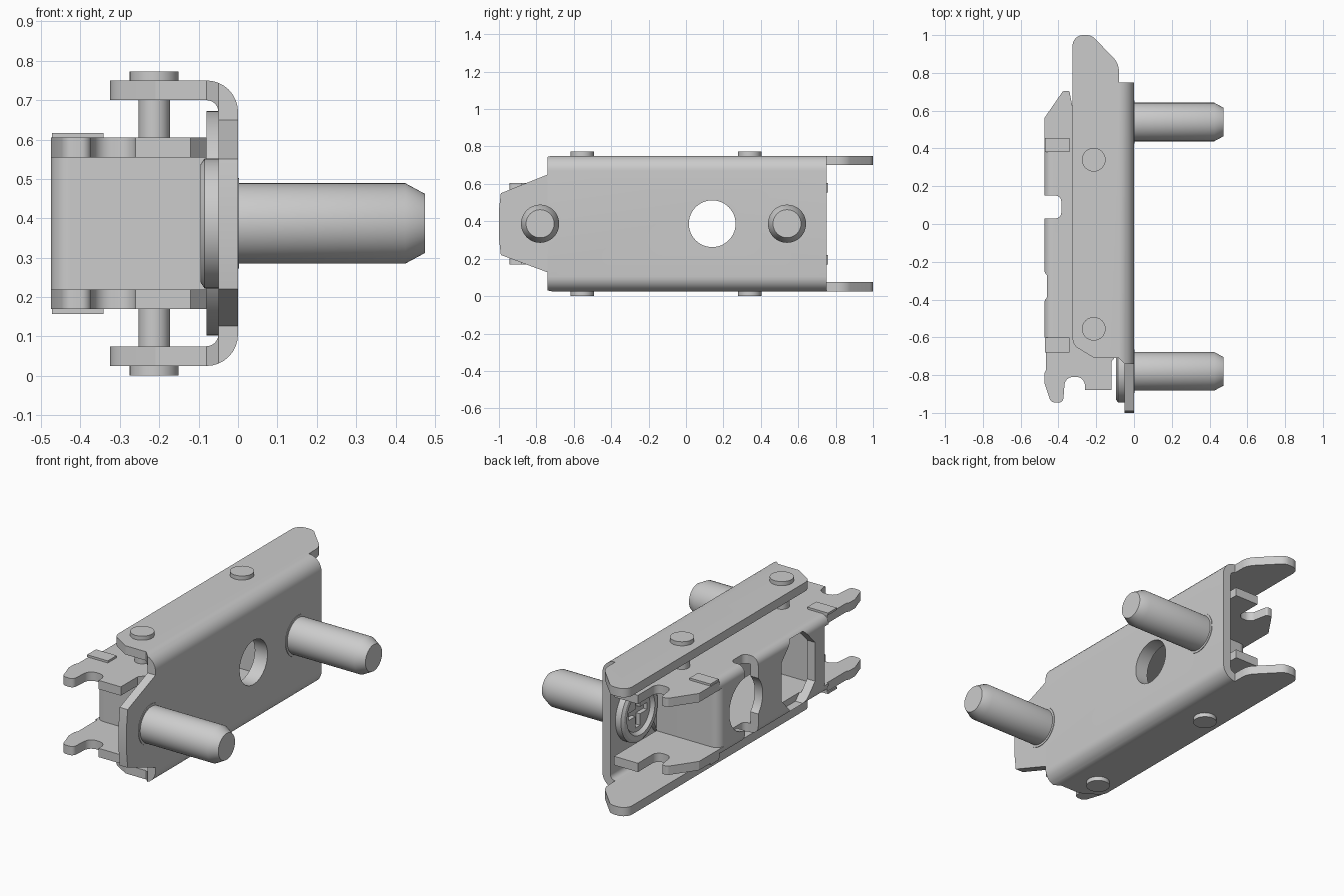
import bpy, bmesh, math
from mathutils import Vector

if "Cube" in bpy.data.objects:
    bpy.data.objects.remove(bpy.data.objects["Cube"])

ZC = 0.387  # mid height, everything mirrors about it


def finish(name, bm):
    bmesh.ops.recalc_face_normals(bm, faces=bm.faces)
    me = bpy.data.meshes.new(name)
    bm.to_mesh(me)
    bm.free()
    ob = bpy.data.objects.new(name, me)
    bpy.context.collection.objects.link(ob)
    return ob


def rounded(pts, n=8):
    """2D outline; a point (u, v, r) gets a circular fillet of radius r."""
    out = []
    for i, p in enumerate(pts):
        P = Vector(p[:2])
        if len(p) == 2:
            out.append(P)
            continue
        a = (Vector(pts[i - 1][:2]) - P).normalized()
        b = (Vector(pts[(i + 1) % len(pts)][:2]) - P).normalized()
        half = a.angle(b) / 2
        d, w = p[2] / math.tan(half), math.sin(half)
        for k in range(n + 1):
            t = k / n
            c0, c1, c2 = (1 - t) ** 2, 2 * t * (1 - t) * w, t * t
            out.append(((P + a * d) * c0 + P * c1 + (P + b * d) * c2) / (c0 + c1 + c2))
    return out


def prism(name, pts, axis, lo, hi):
    """Extrude an outline along an axis."""
    place = {'x': lambda u, v, t: (t, u, v),
             'y': lambda u, v, t: (u, t, v),
             'z': lambda u, v, t: (u, v, t)}[axis]
    bm = bmesh.new()
    pts = rounded(pts)
    A = [bm.verts.new(place(u, v, lo)) for u, v in pts]
    B = [bm.verts.new(place(u, v, hi)) for u, v in pts]
    bm.faces.new(A)
    bm.faces.new(B)
    for i in range(len(A)):
        j = (i + 1) % len(A)
        bm.faces.new((A[i], A[j], B[j], B[i]))
    return finish(name, bm)


def box(name, x0, x1, y0, y1, z0, z1):
    return prism(name, [(x0, y0), (x1, y0), (x1, y1), (x0, y1)], 'z', z0, z1)


def lathe(name, prof, axis, u, v, n=48):
    """Closed solid of (position, radius) rings around an x or z axis."""
    bm = bmesh.new()
    rings = []
    for t, r in prof:
        ring = []
        for k in range(n):
            c, s = r * math.cos(2 * math.pi * k / n), r * math.sin(2 * math.pi * k / n)
            ring.append(bm.verts.new((t, u + c, v + s) if axis == 'x' else (u + c, v + s, t)))
        rings.append(ring)
    for A, B in zip(rings, rings[1:]):
        for i in range(n):
            j = (i + 1) % n
            bm.faces.new((A[i], A[j], B[j], B[i]))
    bm.faces.new(rings[0])
    bm.faces.new(rings[-1])
    return finish(name, bm)


def boolean(ob, cutters, op='DIFFERENCE'):
    bpy.context.view_layer.objects.active = ob
    for c in cutters:
        m = ob.modifiers.new('cut', 'BOOLEAN')
        m.object, m.operation, m.solver = c, op, 'EXACT'
        bpy.ops.object.modifier_apply(modifier=m.name)


def drop(cutters):
    for c in cutters:
        bpy.data.objects.remove(c, do_unlink=True)


def flip(z):
    return 2 * ZC - z


# Outer channel: bent U section trimmed by the flange outline seen from above
zb, zt = 0.025, 0.75
outer = prism('outer_channel', [
    (-0.4, zb), (0, zb, 0.08), (0, zt, 0.08), (-0.4, zt),
    (-0.4, zt - 0.05), (-0.05, zt - 0.05, 0.03), (-0.05, zb + 0.05, 0.03), (-0.4, zb + 0.05)],
    'y', -1.1, 1.1)
trim = prism('trim', [
    (0.1, -0.74), (-0.05, -0.74), (-0.08, -0.71), (-0.21, -0.71), (-0.325, -0.64, 0.06),
    (-0.325, 1.0, 0.055), (-0.225, 1.0, 0.06), (-0.08, 0.85, 0.1), (-0.08, 0.75), (0.1, 0.75)],
    'z', -0.2, 1)
boolean(outer, [trim], 'INTERSECT')
hole = lathe('hole', [(-0.2, 0.125), (0.2, 0.125)], 'x', 0.14, ZC)
boolean(outer, [hole])

# Tapered tongue continuing the web at the front
prism('web_tongue', [(-1, 0.31), (-1, 0.46), (-0.99, 0.55), (-0.74, 0.65),
                     (-0.74, 0.127), (-0.99, 0.22)], 'x', -0.05, 0)

# Washer plate behind the web hole
washer = lathe('hole_washer', [(-0.08, 0.285), (-0.05, 0.285)], 'x', 0.14, ZC, 64)
boolean(washer, [hole])
drop([trim, hole])

# Screw pins with a cross recess in the head
for name, y in (('front_pin', -0.78), ('back_pin', 0.54)):
    pin = lathe(name, [(-0.075, 0.11), (-0.095, 0.125), (-0.095, 0.15), (-0.085, 0.165),
                       (-0.05, 0.165), (-0.05, 0.115), (0.003, 0.115), (0.003, 0.102),
                       (0.425, 0.102), (0.475, 0.075)], 'x', y, ZC)
    a, b = 0.02, 0.085
    cross = prism('cross', [(y + u, ZC + v) for u, v in (
        (-a, -b), (a, -b), (a, -a), (b, -a), (b, a), (a, a),
        (a, b), (-a, b), (-a, a), (-b, a), (-b, -a), (-a, -a))], 'x', -0.2, -0.03)
    boolean(pin, [cross])
    drop([cross])

# Cutters for the inner bracket: round hole, slot across it, tall eight-sided hole
y2 = -0.33
cuts = [
    lathe('c1', [(-0.6, 0.15), (-0.38, 0.15)], 'x', 0.14, ZC),
    prism('c2', [(-0.6, 0.03), (-0.385, 0.03, 0.03), (-0.385, 0.15, 0.03), (-0.6, 0.15)],
          'z', 0.0, 0.9),
    prism('c3', [(y2 + sy * u, ZC + sz * v) for sy, sz, u, v in (
        (-1, -1, 0.15, 0.11), (-1, -1, 0.06, 0.205), (1, -1, 0.06, 0.205), (1, -1, 0.15, 0.11),
        (1, 1, 0.15, 0.11), (1, 1, 0.06, 0.205), (-1, 1, 0.06, 0.205), (-1, 1, 0.15, 0.11))],
        'x', -0.6, -0.415),
]

# Inner bracket web with its two end walls
z0, z1, z2 = flip(0.555), 0.555, 0.605
pan = prism('inner_web', [
    (-0.08, -0.60), (-0.475, -0.60, 0.05), (-0.475, 0.38, 0.05), (-0.08, 0.38),
    (-0.08, 0.335), (-0.425, 0.335, 0.02), (-0.425, -0.555, 0.02), (-0.08, -0.555)],
    'z', z0, z1)
boolean(pan, cuts)

# Inner bracket flange outline, forked at both ends
flange = [
    (-0.40, -0.60), (-0.465, -0.60), (-0.465, -0.77), (-0.475, -0.79), (-0.475, -0.84),
    (-0.44, -0.945, 0.03), (-0.375, -0.945, 0.025), (-0.365, -0.81, 0.045),
    (-0.26, -0.81, 0.045), (-0.26, -0.88), (-0.12, -0.88), (-0.12, -0.73), (-0.08, -0.68),
    (-0.08, 0.76), (-0.23, 0.76), (-0.23, 0.59, 0.04), (-0.32, 0.59, 0.04),
    (-0.342, 0.705, 0.012), (-0.375, 0.705, 0.02), (-0.475, 0.56), (-0.475, 0.38), (-0.40, 0.38)]

for side, m in (('upper', lambda z: z), ('lower', flip)):
    # Flange plate and its rounded bend into the web
    plate = prism(side + '_inner_flange', flange, 'z', m(z1), m(z2))
    boolean(plate, cuts[1:2])
    bend = prism(side + '_inner_bend', [
        (-0.475, m(z1)), (-0.475, m(z2), 0.045), (-0.40, m(z2)), (-0.40, m(z1))],
        'y', -0.60, 0.38)
    boolean(bend, cuts)
    # Raised pads on the flange
    for end, ya, yb in (('front', -0.68, -0.60), ('back', 0.38, 0.455)):
        box(f'{side}_{end}_pad', -0.472, -0.342, ya, yb, m(z2), m(0.617))
    # Rivets joining the two channels
    for end, y in (('front', -0.555), ('back', 0.34)):
        lathe(f'{side}_{end}_rivet', [(m(0.56), 0.04), (m(0.725), 0.04), (m(0.725), 0.0625),
                                      (m(0.773), 0.0625)], 'z', -0.213, y, 32)
drop(cuts)

# Smooth the curved faces, keep the sheet edges sharp
bpy.ops.object.select_all(action='SELECT')
bpy.context.view_layer.objects.active = outer
bpy.ops.object.shade_smooth_by_angle(angle=math.radians(30))
